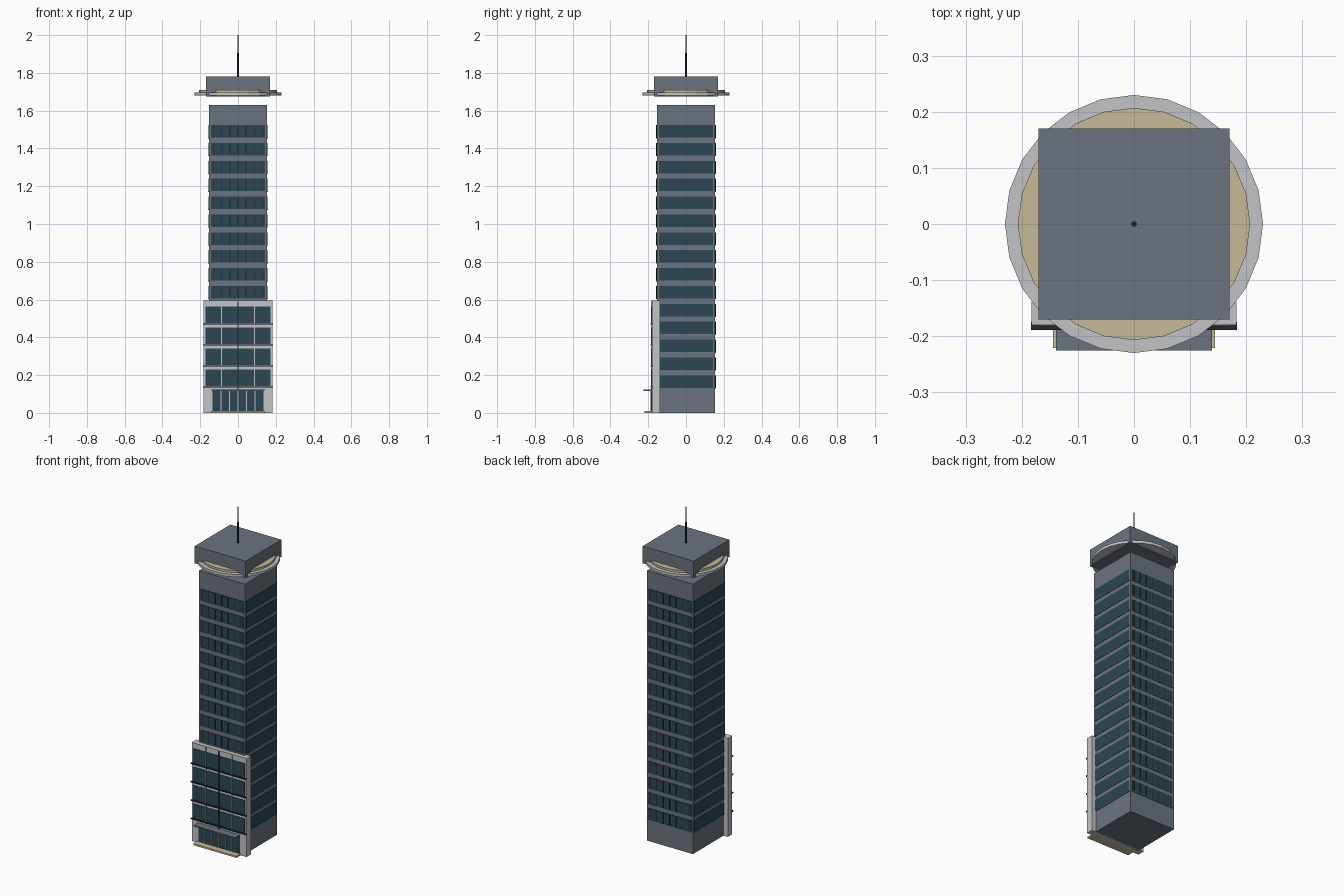
import bpy, bmesh
from mathutils import Matrix, Vector

cube = bpy.data.objects.get("Cube")
if cube:
    bpy.data.objects.remove(cube, do_unlink=True)


def material(name, rgb):
    m = bpy.data.materials.new(name)
    m.use_nodes = True
    m.diffuse_color = (*rgb, 1)
    m.node_tree.nodes["Principled BSDF"].inputs["Base Color"].default_value = (*rgb, 1)
    return m


SLATE = material("slate concrete", (0.15, 0.175, 0.215))
GLASS = material("teal glass", (0.025, 0.062, 0.085))
PALE = material("pale stone", (0.55, 0.55, 0.575))
TAN = material("warm tan", (0.56, 0.49, 0.32))
DARK = material("dark metal", (0.018, 0.022, 0.03))


def finish(name, bm, mat):
    mesh = bpy.data.meshes.new(name)
    bm.to_mesh(mesh)
    bm.free()
    mesh.materials.append(mat)
    obj = bpy.data.objects.new(name, mesh)
    bpy.context.collection.objects.link(obj)
    return obj


def boxes(name, mat, spans):
    """One object made of boxes, each given as (x range, y range, z range)."""
    bm = bmesh.new()
    for span in spans:
        centre = Vector([(a + b) / 2 for a, b in span])
        size = [b - a for a, b in span]
        bmesh.ops.create_cube(bm, size=1, matrix=Matrix.Translation(centre) @ Matrix.Diagonal((*size, 1)))
    return finish(name, bm, mat)


def cylinder(name, mat, radius, z0, z1, sides):
    bm = bmesh.new()
    bmesh.ops.create_cone(bm, cap_ends=True, segments=sides, radius1=radius, radius2=radius,
                          depth=z1 - z0, matrix=Matrix.Translation((0, 0, (z0 + z1) / 2)))
    return finish(name, bm, mat)


def both(half):
    return (-half, half)


# Tower shaft
WALL = 0.154
boxes("tower_shaft", SLATE, [(both(WALL), both(WALL), (0, 1.63))])

# Window bands: plain strips on the sides, divided strips front and back
side_glass, face_glass, mullions, sills = [], [], [], []
for i in range(15):
    z = 0.133 + 0.0946 * i
    rows = (z, z + 0.066)
    sill = (z - 0.004, z)
    for s in (-1, 1):
        out = tuple(sorted((s * 0.14, s * (WALL + 0.003))))
        ledge = tuple(sorted((s * 0.14, s * (WALL + 0.005))))
        side_glass.append((out, both(0.143), rows))
        sills.append((ledge, both(0.145), sill))
        face_glass.append((both(0.143), out, rows))
        sills.append((both(0.145), ledge, sill))
        for k in range(-3, 4):
            x = k * 0.043
            mullions.append(((x - 0.002, x + 0.002), ledge, rows))
boxes("side_windows", GLASS, side_glass)
boxes("front_and_back_windows", GLASS, face_glass)
boxes("window_mullions", DARK, mullions)
boxes("window_sills", SLATE, sills)

# Lower front facade
boxes("facade_frame", PALE, [(both(0.183), (-0.18, -0.138), (0, 0.595))])
panes, ledges = [], []
for i in range(4):
    z = 0.143 + 0.111 * i
    panes.append((both(0.172), (-0.183, -0.17), (z, z + 0.086)))
    ledges.append((both(0.184), (-0.189, -0.175), (z - 0.008, z - 0.002)))
boxes("facade_windows", GLASS, panes)
boxes("facade_ledges", DARK, ledges)
boxes("facade_mullions", PALE, [((x - 0.002, x + 0.002), (-0.185, -0.175), (0.13, 0.595))
                                for x in (-0.088, 0.088)])
boxes("facade_centre_mullion", DARK, [(both(0.003), (-0.186, -0.175), (0.12, 0.59))])

# Entrance
boxes("entrance_glass", GLASS, [(both(0.135), (-0.184, -0.17), (0.01, 0.116))])
boxes("entrance_posts", PALE, [((x - 0.002, x + 0.002), (-0.187, -0.175), (0.01, 0.116))
                               for x in (-0.09, -0.045, 0, 0.045, 0.09)])
boxes("entrance_canopy", SLATE, [(both(0.139), (-0.225, -0.175), (0.116, 0.123))])
boxes("entrance_step", TAN, [(both(0.144), (-0.221, -0.16), (0, 0.01))])

# Floating crown with observation rings
boxes("crown_block", SLATE, [(both(0.17), both(0.17), (1.676, 1.78))])
cylinder("observation_ring", PALE, 0.23, 1.68, 1.696, 24)
cylinder("observation_deck", TAN, 0.207, 1.696, 1.709, 24)

# Antenna mast
cylinder("antenna_base", DARK, 0.005, 1.78, 1.905, 8)
cylinder("antenna_tip", DARK, 0.002, 1.905, 2.0, 8)
